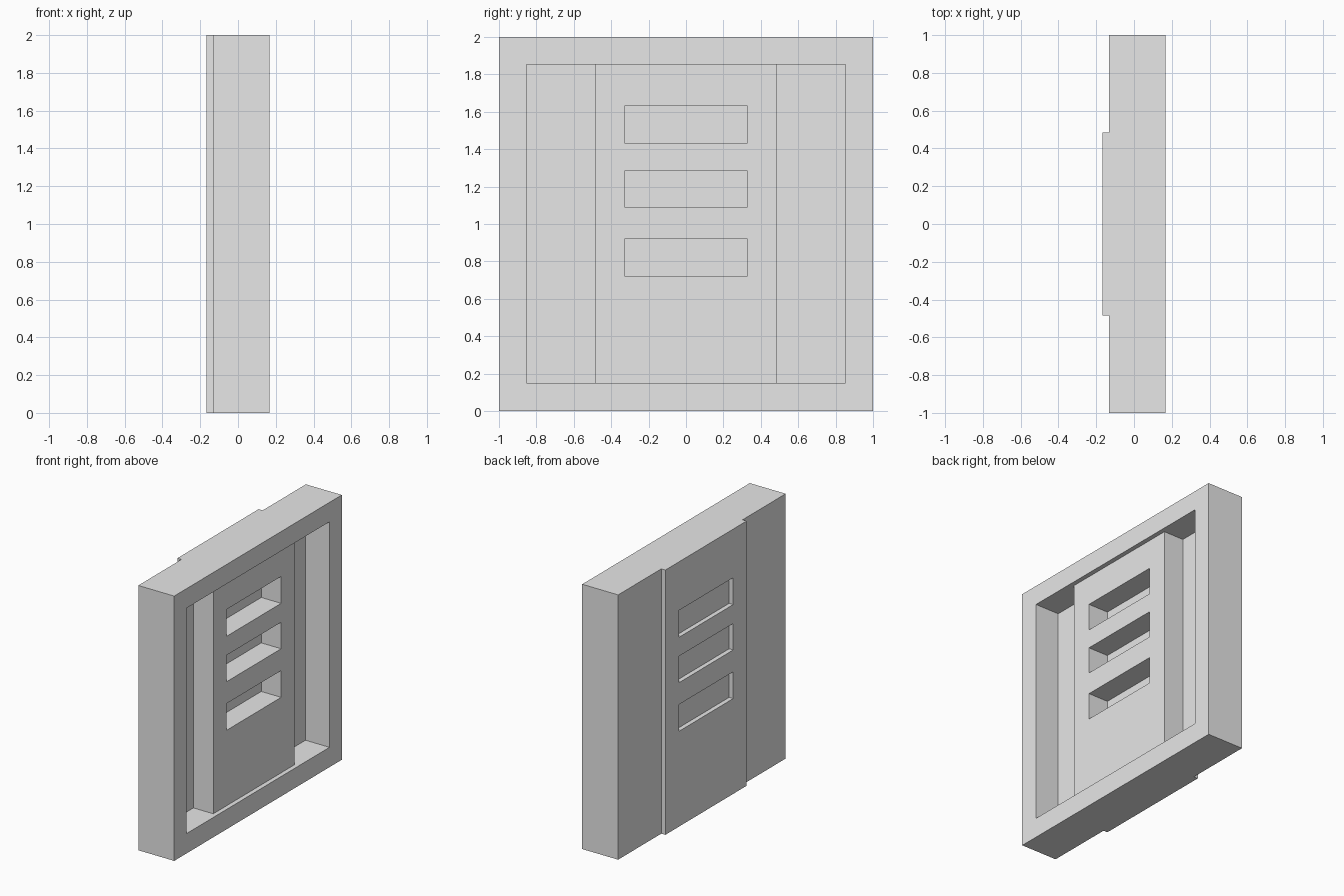
import bpy
import bmesh

if "Cube" in bpy.data.objects:
    bpy.data.objects.remove(bpy.data.objects["Cube"], do_unlink=True)

grey = bpy.data.materials.new("plain_grey")
grey.use_nodes = True
grey.diffuse_color = (0.8, 0.8, 0.8, 1)
grey.node_tree.nodes["Principled BSDF"].inputs["Base Color"].default_value = (0.8, 0.8, 0.8, 1)


def prism(name, outline, z0, z1):
    """Extrude an outline in the xy plane from z0 up to z1."""
    bm = bmesh.new()
    base = bm.faces.new([bm.verts.new((x, y, z0)) for x, y in outline])
    grown = bmesh.ops.extrude_face_region(bm, geom=[base])["geom"]
    top = [v for v in grown if isinstance(v, bmesh.types.BMVert)]
    bmesh.ops.translate(bm, verts=top, vec=(0, 0, z1 - z0))
    bmesh.ops.recalc_face_normals(bm, faces=bm.faces)
    mesh = bpy.data.meshes.new(name)
    bm.to_mesh(mesh)
    bm.free()
    mesh.materials.append(grey)
    obj = bpy.data.objects.new(name, mesh)
    bpy.context.scene.collection.objects.link(obj)
    return obj


def mirrored(half):
    """Complete a half outline (y > 0) with its mirror image."""
    return half + [(x, -y) for x, y in reversed(half)]


FRONT, BACK, RIB_BACK = 0.167, -0.133, -0.167
PANEL, FLOOR = 0.133, -0.033
RIB = 0.485          # half width of the raised centre
RECESS = 0.853       # half width of the framed recess
SLOT = 0.325         # half width of the slots

# Slab with a raised band down its back
slab = prism("framed_slab", mirrored(
    [(RIB_BACK, RIB), (BACK, RIB), (BACK, 1), (FRONT, 1)]), 0, 2)

# Recess that leaves the frame, deep side channels and the centre panel
cutters = [prism("recess_cutter", mirrored(
    [(PANEL, RIB), (FLOOR, RIB), (FLOOR, RECESS), (0.4, RECESS)]), 0.15, 1.853)]

# Three slots, deep on the panel side and shallow on the band side
for z0, z1 in ((0.72, 0.922), (1.087, 1.287), (1.43, 1.633)):
    for x0, x1 in ((FLOOR, 0.4), (-0.4, BACK)):
        cutters.append(prism("slot_cutter", mirrored([(x0, SLOT), (x1, SLOT)]), z0, z1))

for cutter in cutters:
    cutter.hide_render = True
    cut = slab.modifiers.new(cutter.name, "BOOLEAN")
    cut.operation = "DIFFERENCE"
    cut.solver = "EXACT"
    cut.object = cutter

# Bake the cuts and drop the cutters
graph = bpy.context.evaluated_depsgraph_get()
finished = bpy.data.meshes.new_from_object(slab.evaluated_get(graph))
slab.modifiers.clear()
slab.data = finished
for cutter in cutters:
    bpy.data.objects.remove(cutter, do_unlink=True)
